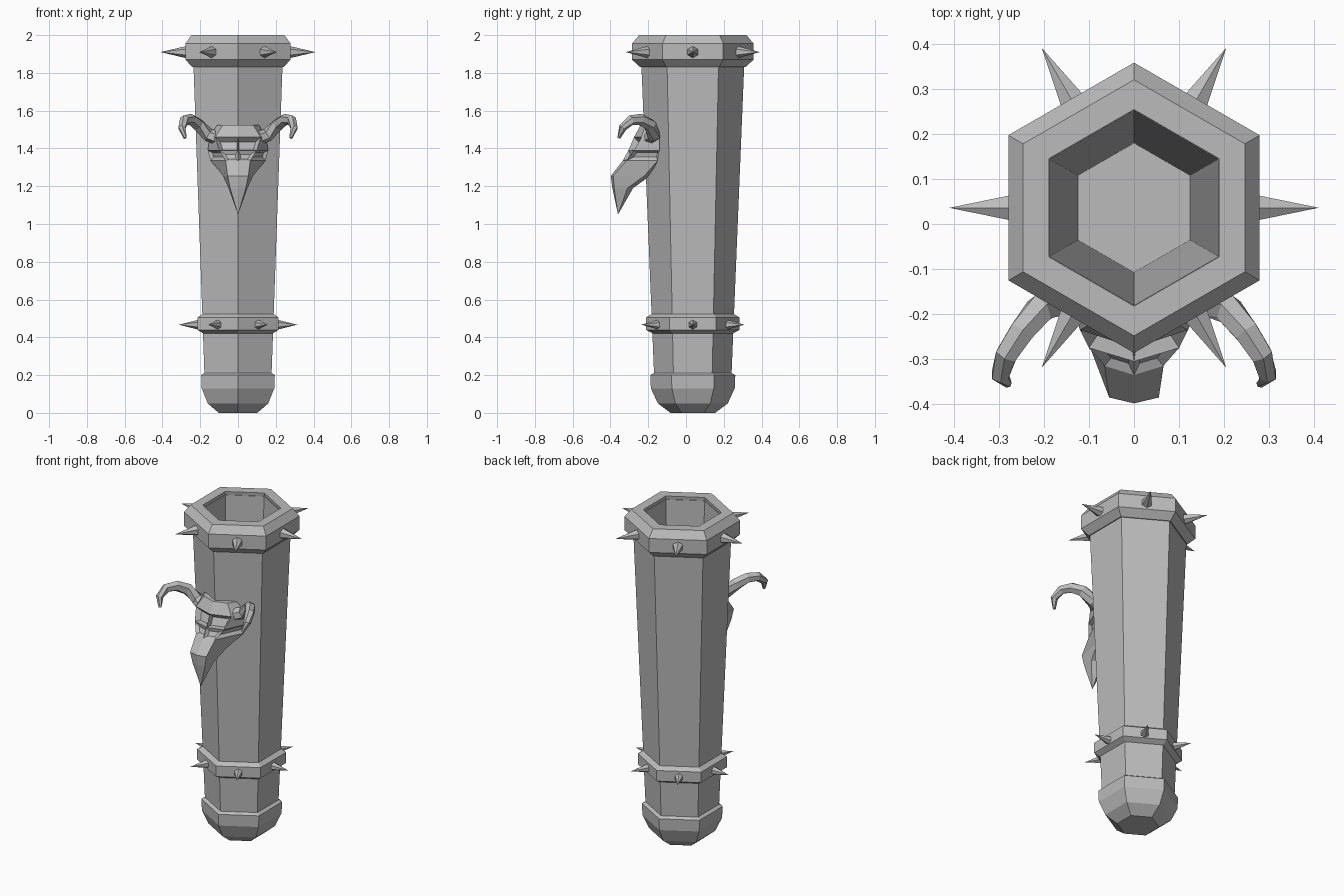
import bpy, bmesh
from math import sin, cos, radians
from mathutils import Vector

if "Cube" in bpy.data.objects:
    bpy.data.objects.remove(bpy.data.objects["Cube"])

AXIS_Y = 0.036  # the tube sits slightly behind the centre

grey = bpy.data.materials.new("plain grey")
grey.use_nodes = True
grey.diffuse_color = (0.5, 0.5, 0.5, 1)
grey.node_tree.nodes["Principled BSDF"].inputs["Base Color"].default_value = (0.5, 0.5, 0.5, 1)


def loft(name, rings, wrap=False, recesses=()):
    """Skin a list of point rings; recesses are (row, segment, margin, depth)."""
    bm = bmesh.new()
    loops = [[bm.verts.new(p) for p in ring] for ring in rings]
    n = len(loops[0])
    pairs = list(zip(loops, loops[1:])) + ([(loops[-1], loops[0])] if wrap else [])
    grid = [[bm.faces.new((a[j], a[(j + 1) % n], b[(j + 1) % n], b[j])) for j in range(n)]
            for a, b in pairs]
    if not wrap:
        bm.faces.new(loops[0])
        bm.faces.new(loops[-1])
    bmesh.ops.recalc_face_normals(bm, faces=bm.faces)
    for row, seg, margin, depth in recesses:
        bmesh.ops.inset_individual(bm, faces=[grid[row][seg]], thickness=margin,
                                   depth=-depth, use_even_offset=True)
    bmesh.ops.remove_doubles(bm, verts=bm.verts, dist=0.0005)
    mesh = bpy.data.meshes.new(name)
    bm.to_mesh(mesh)
    bm.free()
    mesh.materials.append(grey)
    obj = bpy.data.objects.new(name, mesh)
    bpy.context.collection.objects.link(obj)
    return obj


def hexagon(r, z):
    """Horizontal hexagon with a corner pointing forward."""
    return [(r * cos(radians(30 + 60 * k)), AXIS_Y + r * sin(radians(30 + 60 * k)), z)
            for k in range(6)]


def hex_loft(name, profile, wrap=False):
    return loft(name, [hexagon(r, z) for r, z in profile], wrap)


def tube(name, path):
    """Six-sided tapering tube along (x, y, z, radius) points."""
    pts = [Vector(p[:3]) for p in path]
    rings = []
    for i, p in enumerate(pts):
        along = (pts[min(i + 1, len(pts) - 1)] - pts[max(i - 1, 0)]).normalized()
        side = along.cross(Vector((0.5, 0.85, 0)) if abs(along.z) > 0.95
                           else Vector((0, 0, 1))).normalized()
        up = side.cross(along)
        r = path[i][3]
        rings.append([p + r * (side * sin(radians(60 * k)) + up * cos(radians(60 * k)))
                      for k in range(6)])
    return loft(name, rings)


# Hollow tapering body
hex_loft("tube_body", [(0.20, 0.12), (0.205, 0.2), (0.278, 1.98), (0.2165, 1.98), (0.141, 0.15)])

# Rounded foot cap
hex_loft("foot_cap", [(0.118, 0), (0.185, 0.05), (0.222, 0.13), (0.225, 0.2), (0.2, 0.215)])

# Bevelled bands
hex_loft("top_collar", [(0.24, 1.83), (0.278, 1.83), (0.322, 1.87), (0.322, 1.955),
                        (0.284, 2), (0.218, 2)], wrap=True)
hex_loft("lower_band", [(0.19, 0.42), (0.212, 0.42), (0.248, 0.44), (0.248, 0.505),
                        (0.215, 0.525), (0.19, 0.525)], wrap=True)

# Spikes at the middle of each band face
for label, z, start, tip, r in (("collar", 1.91, 0.27, 0.41, 0.033), ("band", 0.467, 0.205, 0.315, 0.027)):
    for k in range(6):
        c, s = cos(radians(60 * k)), sin(radians(60 * k))
        tube(f"{label}_spike_{k + 1}", [(start * c, AXIS_Y + start * s, z, r),
                                        (tip * c, AXIS_Y + tip * s, z, 0.0001)])

# Horned skull: height, front, brow x and y, cheek x and y, back
sections = [
    (1.525, -0.24, 0.08, -0.215, 0.11, -0.17, -0.19),
    (1.46, -0.275, 0.12, -0.235, 0.15, -0.14, -0.18),
    (1.39, -0.305, 0.10, -0.275, 0.16, -0.14, -0.18),
    (1.335, -0.335, 0.065, -0.315, 0.145, -0.15, -0.18),
    (1.255, -0.398, 0.055, -0.385, 0.08, -0.22, -0.19),
    (1.19, -0.39, 0.042, -0.38, 0.05, -0.31, -0.28),
    (1.05, -0.36, 0, -0.36, 0, -0.36, -0.36),
]
skull_rings = [[(0, f, z), (bx, by, z), (cx, cy, z), (0, back, z), (-cx, cy, z), (-bx, by, z)]
               for z, f, bx, by, cx, cy, back in sections]
holes = []
for inner, outer in ((0, 1), (5, 4)):
    holes += [(1, inner, 0.014, 0.03),   # eye socket
              (2, inner, 0.017, 0.015),  # nostril
              (2, outer, 0.016, 0.015)]  # cheek hollow
loft("skull", skull_rings, recesses=holes)

# Curled horns
horn = [(0.09, -0.20, 1.45, 0.036), (0.155, -0.17, 1.47, 0.036), (0.21, -0.19, 1.525, 0.035),
        (0.25, -0.24, 1.553, 0.031), (0.283, -0.29, 1.55, 0.027), (0.297, -0.335, 1.51, 0.021),
        (0.28, -0.355, 1.455, 0.009)]
for name, m in (("left_horn", 1), ("right_horn", -1)):
    tube(name, [(m * x, y, z, r) for x, y, z, r in horn])
